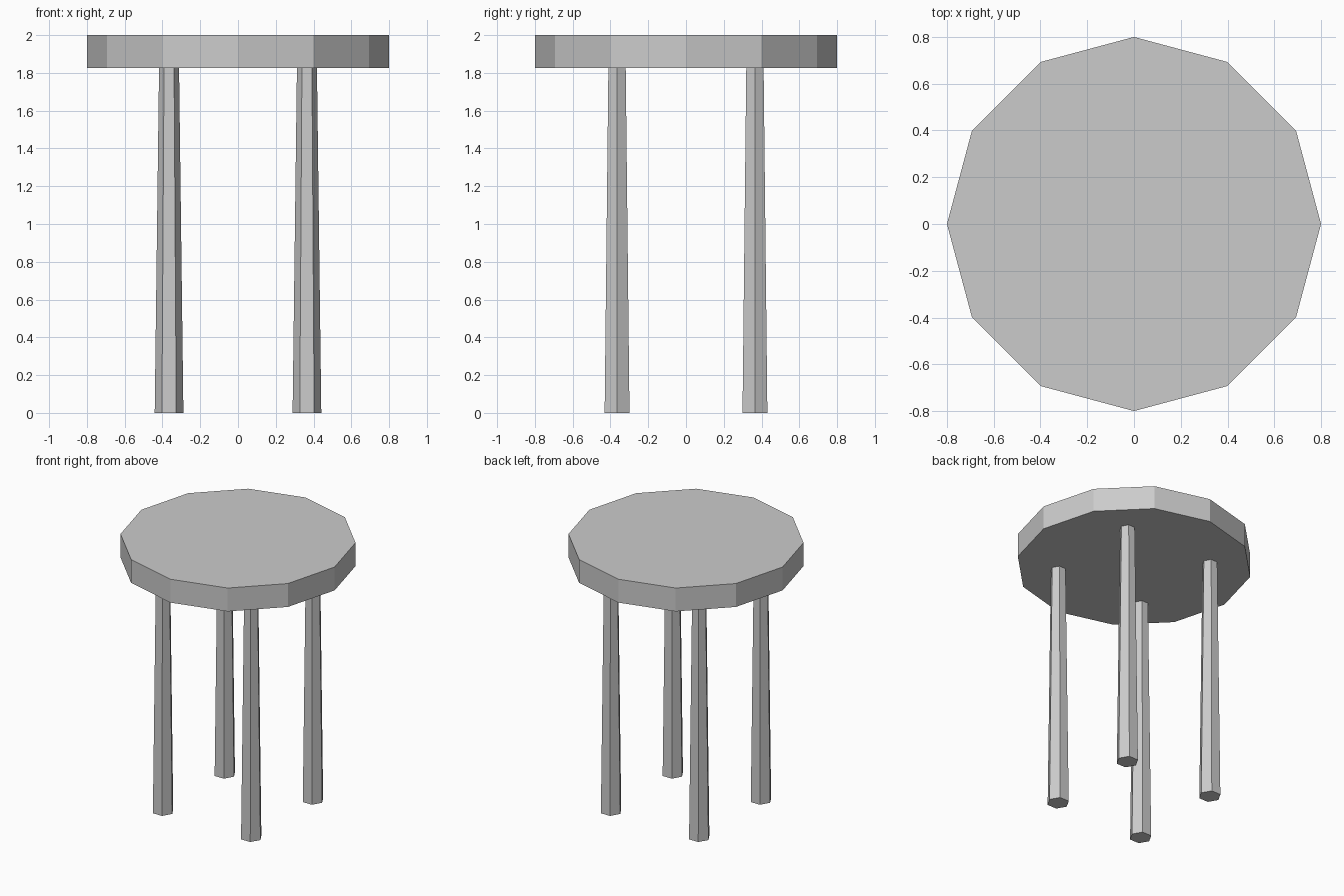
import bpy
import math

# Remove the default cube
cube = bpy.data.objects.get("Cube")
if cube:
    bpy.data.objects.remove(cube, do_unlink=True)

# Single flat grey material
GREY = (0.6, 0.6, 0.6, 1.0)
grey = bpy.data.materials.new("plain_grey")
grey.use_nodes = True
grey.diffuse_color = GREY
grey.node_tree.nodes["Principled BSDF"].inputs["Base Color"].default_value = GREY

SEAT_BOTTOM, SEAT_TOP = 1.825, 2.0
LEG_OFFSET = 0.365


def prism(name, sides, r_bottom, r_top, x, y, z0, z1):
    """Upright, optionally tapered prism with one corner on the +x axis."""
    bpy.ops.mesh.primitive_cone_add(
        vertices=sides, radius1=r_bottom, radius2=r_top, depth=z1 - z0,
        location=(x, y, (z0 + z1) / 2), rotation=(0, 0, math.pi / 2))
    obj = bpy.context.object
    obj.name = name
    obj.data.materials.append(grey)
    return obj


# Twelve-sided seat
prism("seat", 12, 0.8, 0.8, 0, 0, SEAT_BOTTOM, SEAT_TOP)

# Four hexagonal legs, narrowing towards the seat
for side, sx in (("left", 1), ("right", -1)):
    for end, sy in (("front", -1), ("back", 1)):
        prism(f"{end}_{side}_leg", 6, 0.076, 0.053,
              sx * LEG_OFFSET, sy * LEG_OFFSET, 0, SEAT_BOTTOM)
